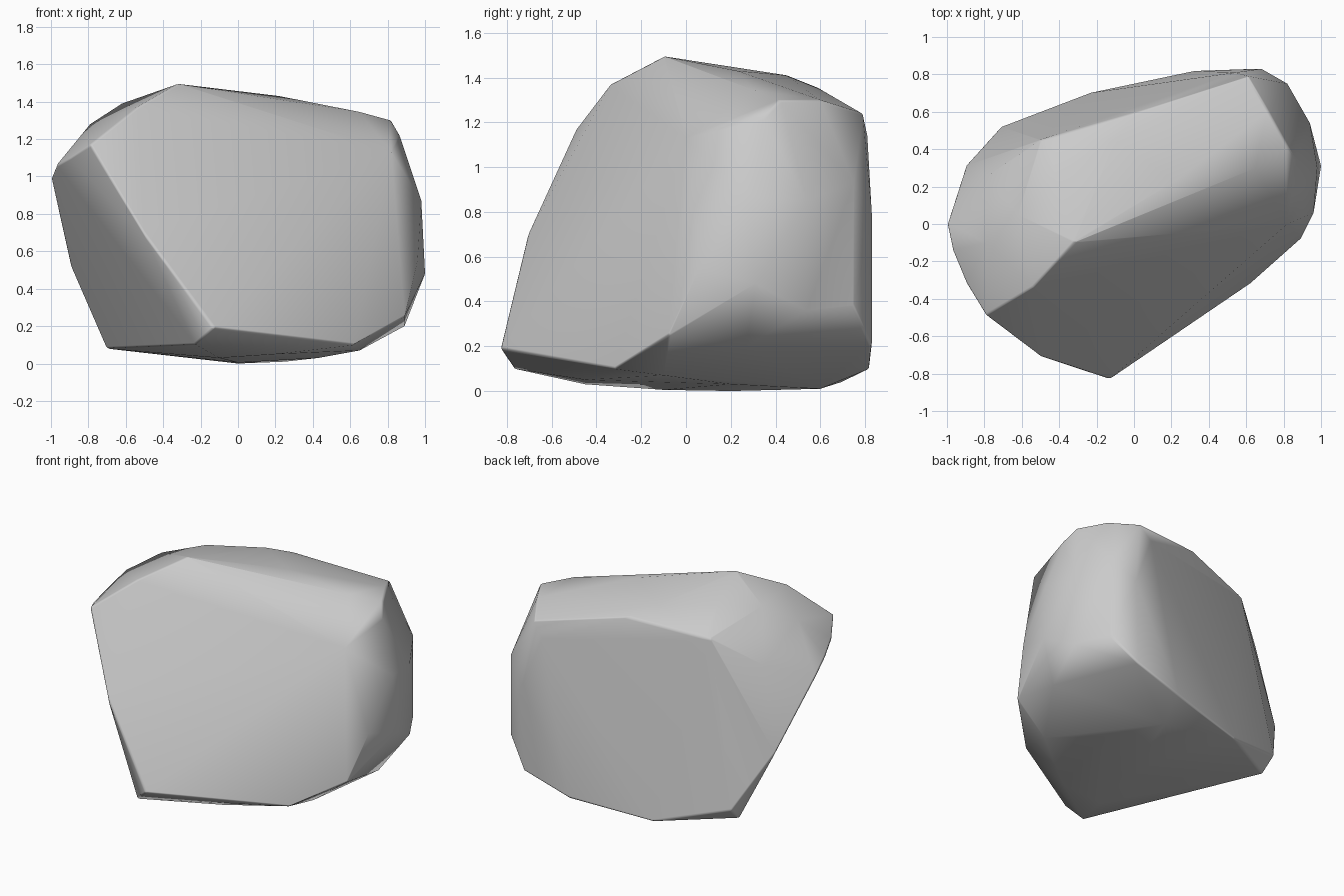
import bpy, bmesh, math

# Key corners of the boulder, grouped by facet ring
front_facet = [(-0.79, -0.49, 1.17), (-0.54, -0.34, 1.37), (-0.32, -0.10, 1.495),
               (0.82, 0.0, 1.13), (0.96, 0.06, 0.55), (0.89, -0.08, 0.25),
               (0.62, -0.32, 0.1), (-0.13, -0.83, 0.19), (-0.5, -0.71, 0.69)]
crown = [(-0.62, 0.05, 1.39), (-0.79, -0.1, 1.28), (-0.90, -0.31, 1.1),
         (-0.97, -0.14, 1.06), (-1.0, 0.0, 0.99), (-0.5, 0.45, 1.28),
         (-0.78, 0.26, 1.1), (-0.42, 0.25, 1.42), (-0.1, 0.45, 1.41),
         (0.02, 0.6, 1.35), (0.22, 0.23, 1.43), (0.65, 0.3, 1.345),
         (0.82, 0.42, 1.30), (0.72, 0.6, 1.30), (0.61, 0.79, 1.24)]
right_side = [(0.86, 0.35, 1.23), (0.98, 0.3, 0.87), (1.0, 0.31, 0.48),
              (0.94, 0.54, 0.85), (0.94, 0.54, 0.36), (0.82, 0.75, 0.93),
              (0.82, 0.75, 0.38), (0.89, 0.27, 0.2)]
back = [(0.54, 0.81, 1.14), (0.68, 0.83, 0.79), (0.66, 0.83, 0.2),
        (0.33, 0.82, 0.1), (-0.24, 0.70, 0.04), (-0.71, 0.52, 0.17),
        (-0.70, 0.42, 0.08), (-0.90, 0.31, 0.54)]
base = [(-0.23, -0.77, 0.1), (-0.1, -0.45, 0.03), (0.0, 0.2, 0.0),
        (0.0, -0.1, 0.005), (0.25, 0.6, 0.01), (0.2, -0.45, 0.05),
        (0.43, 0.2, 0.03), (0.65, -0.1, 0.07)]

# Wrap the corners in a convex skin and merge nearly flat areas
bm = bmesh.new()
for p in front_facet + crown + right_side + back + base:
    bm.verts.new(p)
bmesh.ops.convex_hull(bm, input=bm.verts)
loose = [v for v in bm.verts if not v.link_faces]
bmesh.ops.delete(bm, geom=loose, context='VERTS')
bmesh.ops.dissolve_limit(bm, angle_limit=math.radians(3),
                         verts=bm.verts, edges=bm.edges)
bmesh.ops.recalc_face_normals(bm, faces=bm.faces)
for f in bm.faces:
    f.smooth = True

mesh = bpy.data.meshes.new("boulder")
bm.to_mesh(mesh)
bm.free()
boulder = bpy.data.objects.new("boulder", mesh)
bpy.context.collection.objects.link(boulder)

# Soft creases around broad facets
bevel = boulder.modifiers.new("soft_edges", 'BEVEL')
bevel.width = 0.012
bevel.segments = 2
bevel.limit_method = 'ANGLE'
bevel.angle_limit = math.radians(35)
boulder.modifiers.new("facet_shading", 'WEIGHTED_NORMAL')
